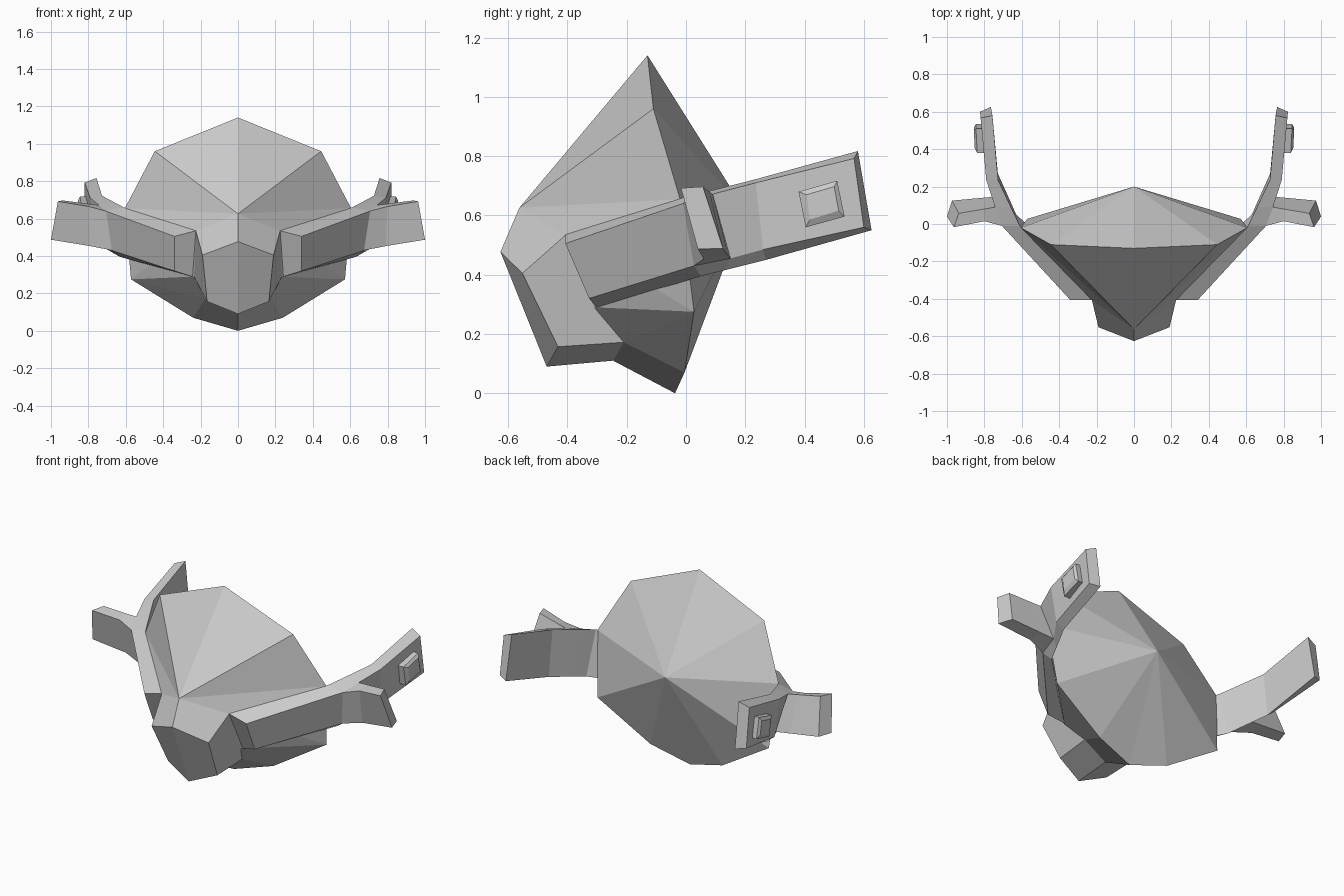
import bpy, bmesh


def build(name, faces):
    """Make a mesh from right-half faces (lists of points), mirrored across x = 0."""
    bm = bmesh.new()
    for side in (1, -1):
        for f in faces:
            bm.faces.new([bm.verts.new((x * side, y, z)) for x, y, z in f])
    bmesh.ops.remove_doubles(bm, verts=bm.verts, dist=0.0005)
    bmesh.ops.recalc_face_normals(bm, faces=bm.faces)
    me = bpy.data.meshes.new(name)
    bm.to_mesh(me)
    bm.free()
    ob = bpy.data.objects.new(name, me)
    bpy.context.collection.objects.link(ob)
    return ob


def loft(sections):
    """Faces of a capped four-sided bar through a list of cross-sections."""
    faces = [sections[0], sections[-1]]
    for a, b in zip(sections, sections[1:]):
        for i in range(4):
            j = (i + 1) % 4
            faces.append([a[i], a[j], b[j], b[i]])
    return faces


# Shell: rim from top to bottom, rear apex, snout root ring and snout tip ring
apex = (0, 0.2, 0.615)
rim = [(0, -0.13, 1.14), (0.445, -0.11, 0.96), (0.605, -0.02, 0.655),
       (0.572, 0.027, 0.275), (0.24, -0.005, 0.07), (0, -0.037, 0)]
root = [(0, -0.562, 0.626), (0.225, -0.407, 0.533), (0.235, -0.31, 0.29),
        (0.175, -0.21, 0.172), (0, -0.246, 0.11)]
tip = [(0, -0.626, 0.477), (0.19, -0.552, 0.405), (0.165, -0.432, 0.157),
       (0, -0.47, 0.09)]

back = [[apex, a, b] for a, b in zip(rim, rim[1:])]
front = [
    [root[0], rim[0], rim[1]], [root[0], rim[1], rim[2]],
    [root[0], rim[2], root[1]], [root[1], rim[2], rim[3]],
    [root[1], rim[3], root[2]], [root[2], rim[3], root[3]],
    [root[3], rim[3], rim[4]], [root[3], rim[4], rim[5], root[4]],
]
snout = [
    tip, [tip[0], root[0], root[1], tip[1]],
    [tip[1], root[1], root[2], root[3], tip[2]],
    [tip[2], root[3], root[4], tip[3]],
]
build("shell_and_snout", back + front + snout)

# Side arms: sections are inner top, outer top, outer bottom, inner bottom
arm = [
    [(0.225, -0.407, 0.535), (0.34, -0.407, 0.505), (0.34, -0.327, 0.32), (0.235, -0.30, 0.287)],
    [(0.61, -0.01, 0.66), (0.706, -0.01, 0.64), (0.674, 0.027, 0.43), (0.63, 0.05, 0.395)],
    [(0.658, 0.09, 0.685), (0.743, 0.09, 0.672), (0.70, 0.15, 0.455), (0.665, 0.13, 0.415)],
    [(0.727, 0.235, 0.722), (0.79, 0.235, 0.71), (0.772, 0.26, 0.485), (0.728, 0.27, 0.45)],
    [(0.757, 0.58, 0.817), (0.82, 0.567, 0.792), (0.823, 0.60, 0.56), (0.765, 0.626, 0.55)],
]
build("side_arms", loft(arm))

# Outward fins branching from the arms
fin = [
    [arm[1][1], arm[2][1], arm[2][2], arm[1][2]],
    [(0.80, 0.015, 0.665), (0.80, 0.08, 0.679), (0.79, 0.142, 0.466), (0.79, 0.06, 0.453)],
    [(0.963, -0.017, 0.692), (0.937, 0.057, 0.697), (0.973, 0.125, 0.488), (1.0, 0.04, 0.487)],
]
build("outward_fins", loft(fin))

# Raised buttons on the rear arms
button = [
    [(0.79, 0.38, 0.68), (0.79, 0.51, 0.717), (0.79, 0.535, 0.596), (0.79, 0.404, 0.56)],
    [(0.838, 0.38, 0.68), (0.845, 0.51, 0.717), (0.845, 0.535, 0.596), (0.838, 0.404, 0.56)],
    [(0.852, 0.407, 0.67), (0.856, 0.50, 0.697), (0.856, 0.515, 0.616), (0.852, 0.418, 0.586)],
]
build("arm_buttons", loft(button))
